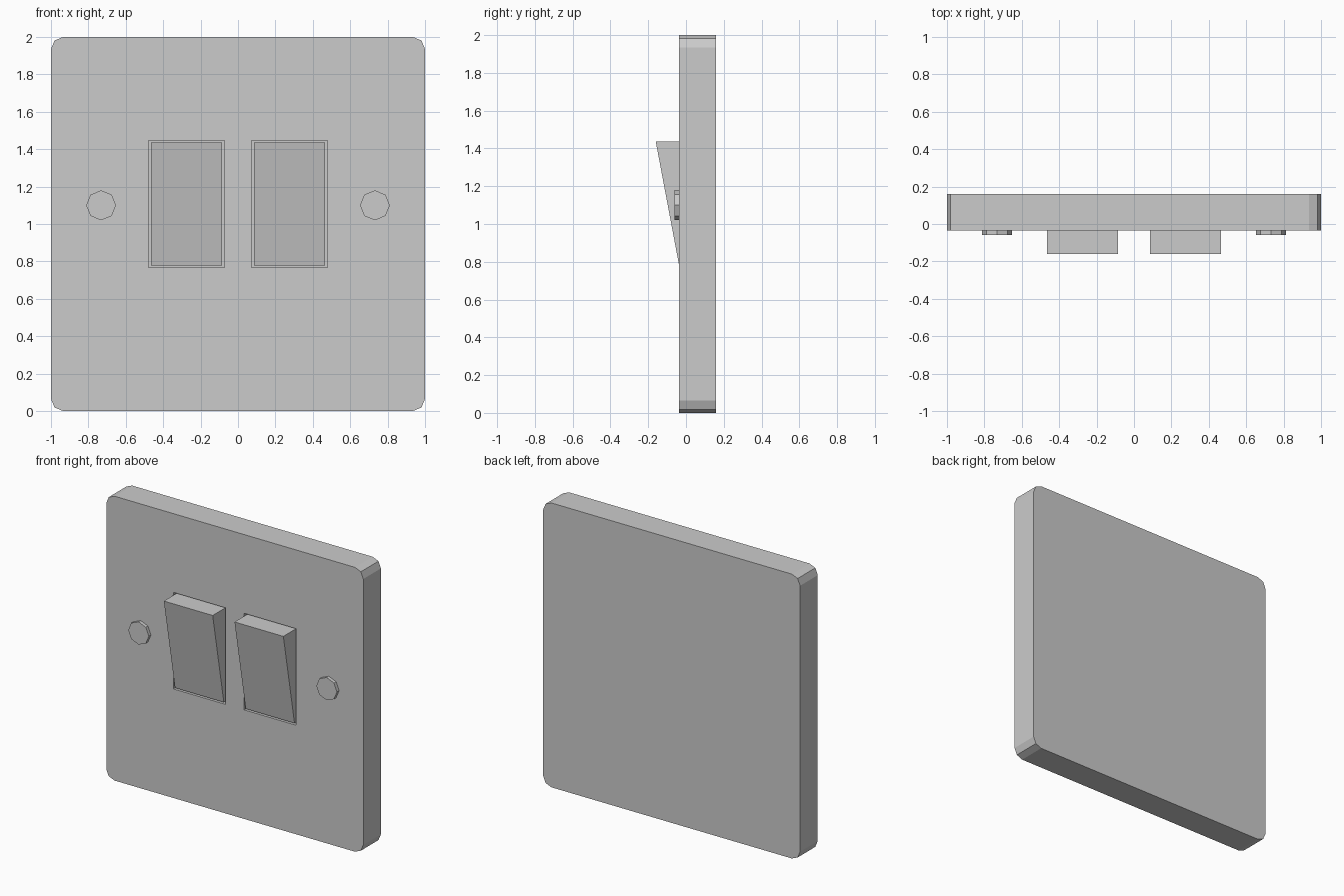
import bpy, bmesh, math

if "Cube" in bpy.data.objects:
    bpy.data.objects.remove(bpy.data.objects["Cube"])

FRONT, BACK = -0.036, 0.16   # y of the plate faces
FLOOR = 0.0                  # y of the recess floor


def prism(name, points, axis, lo, hi):
    """Extrude a 2D outline: axis 'y' takes (x, z) points, axis 'x' takes (y, z)."""
    bm = bmesh.new()
    place = (lambda a, b: (a, lo, b)) if axis == 'y' else (lambda a, b: (lo, a, b))
    face = bm.faces.new([bm.verts.new(place(a, b)) for a, b in points])
    res = bmesh.ops.extrude_face_region(bm, geom=[face])
    move = (0, hi - lo, 0) if axis == 'y' else (hi - lo, 0, 0)
    verts = [g for g in res['geom'] if isinstance(g, bmesh.types.BMVert)]
    bmesh.ops.translate(bm, verts=verts, vec=move)
    bmesh.ops.recalc_face_normals(bm, faces=bm.faces)
    mesh = bpy.data.meshes.new(name)
    bm.to_mesh(mesh)
    bm.free()
    obj = bpy.data.objects.new(name, mesh)
    bpy.context.collection.objects.link(obj)
    return obj


def arc(cx, cz, r, start, count, step):
    return [(cx + r * math.cos(math.radians(start + i * step)),
             cz + r * math.sin(math.radians(start + i * step))) for i in range(count)]


# Wall plate with two-segment rounded corners
R = 0.065
outline = []
for i, (sx, sz) in enumerate([(1, 1), (-1, 1), (-1, -1), (1, -1)]):
    outline += arc(sx * (1 - R), 1 + sz * (1 - R), R, i * 90, 3, 45)
plate = prism("wall_plate", outline, 'y', FRONT, BACK)

for side, s in (("left", -1), ("right", 1)):
    # Shallow recess around the rocker
    cx = s * 0.275
    x0, x1, z0, z1 = cx - 0.203, cx + 0.203, 0.767, 1.446
    cutter = prism(f"recess_cutter_{side}",
                   [(x0, z0), (x1, z0), (x1, z1), (x0, z1)], 'y', FRONT - 0.1, FLOOR)
    cutter.hide_render = True
    cutter.hide_set(True)
    cut = plate.modifiers.new(f"recess_{side}", 'BOOLEAN')
    cut.operation, cut.solver, cut.object = 'DIFFERENCE', 'EXACT', cutter

    # Wedge-shaped rocker, tilted out at the top
    prism(f"rocker_{side}",
          [(FLOOR, 0.778), (FLOOR, 1.436), (-0.16, 1.436), (FRONT, 0.778)],
          'x', cx - 0.19, cx + 0.19)

    # Octagonal screw head
    prism(f"screw_{side}", arc(s * 0.732, 1.1, 0.08, 0, 8, 45), 'y', -0.06, FRONT + 0.01)
